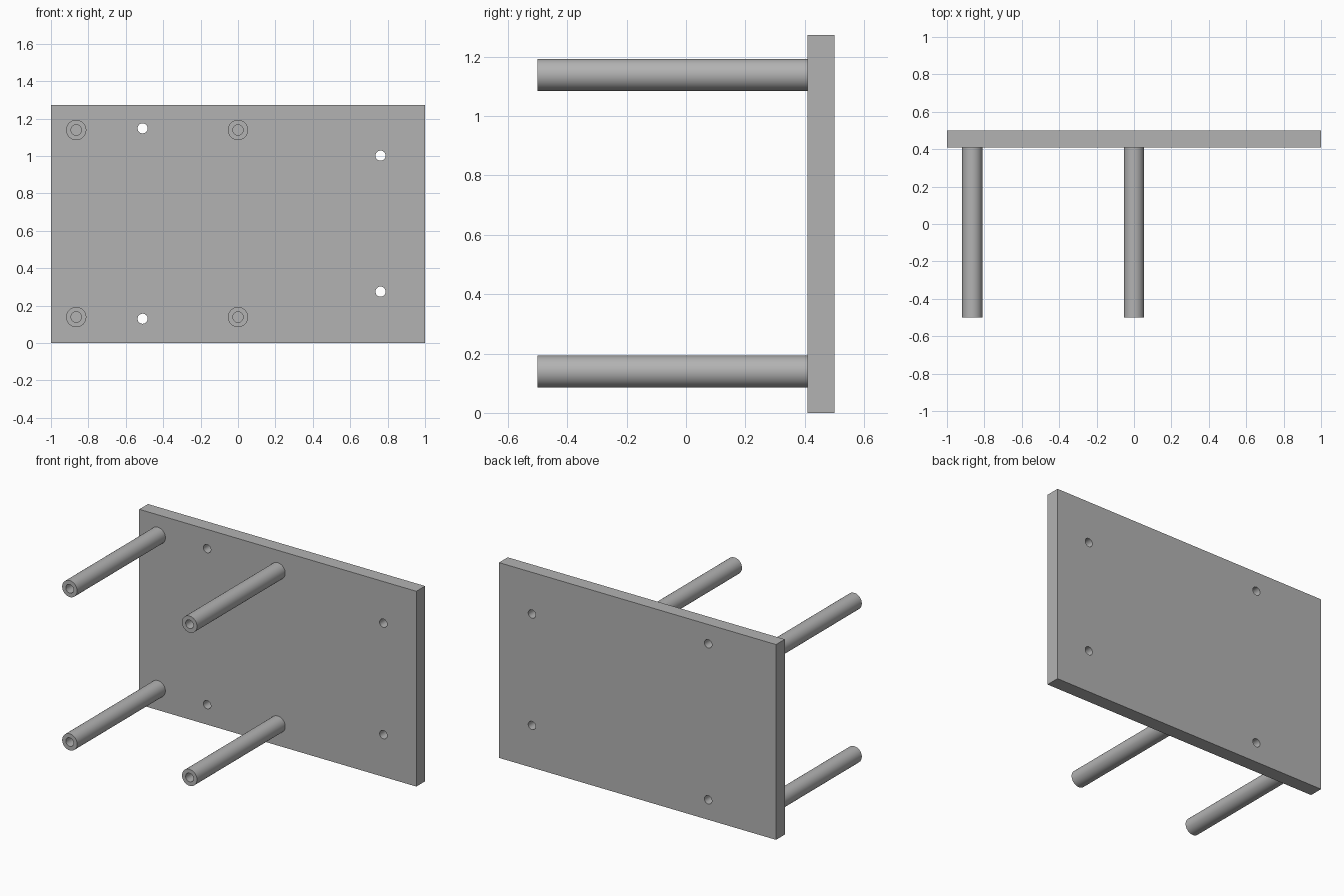
import bpy
from math import pi, radians

cube = bpy.data.objects.get("Cube")
if cube:
    bpy.data.objects.remove(cube, do_unlink=True)

# Dimensions
HEIGHT = 1.274
FRONT, PLATE_FACE, BACK = -0.5, 0.41, 0.5
POST_RADIUS, BORE_RADIUS, BORE_DEPTH = 0.054, 0.028, 0.4

grey = bpy.data.materials.new("grey")
grey.use_nodes = True
grey.diffuse_color = (0.45, 0.45, 0.45, 1)
grey.node_tree.nodes["Principled BSDF"].inputs["Base Color"].default_value = grey.diffuse_color


def rod(name, x, z, radius, y0, y1):
    """Cylinder running along y from y0 to y1."""
    bpy.ops.mesh.primitive_cylinder_add(
        vertices=48, radius=radius, depth=y1 - y0,
        location=(x, (y0 + y1) / 2, z), rotation=(pi / 2, 0, 0))
    obj = bpy.context.object
    obj.name = name
    obj.data.materials.append(grey)
    return obj


def cut(target, cutter):
    """Subtract the cutter and discard it."""
    mod = target.modifiers.new("hole", 'BOOLEAN')
    mod.operation = 'DIFFERENCE'
    mod.solver = 'EXACT'
    mod.object = cutter
    bpy.context.view_layer.objects.active = target
    bpy.ops.object.modifier_apply(modifier=mod.name)
    bpy.data.objects.remove(cutter, do_unlink=True)


def smooth(obj):
    bpy.ops.object.select_all(action='DESELECT')
    obj.select_set(True)
    bpy.context.view_layer.objects.active = obj
    bpy.ops.object.shade_smooth_by_angle(angle=radians(30))


# Upright plate with four through holes
bpy.ops.mesh.primitive_cube_add(size=1, location=(0, (PLATE_FACE + BACK) / 2, HEIGHT / 2))
plate = bpy.context.object
plate.name = "mounting_plate"
plate.scale = (2, BACK - PLATE_FACE, HEIGHT)
bpy.ops.object.transform_apply(location=False, rotation=False, scale=True)
plate.data.materials.append(grey)
for x, z in [(-0.51, 0.13), (-0.51, 1.148), (0.762, 0.275), (0.762, 1.002)]:
    cut(plate, rod("hole_cutter", x, z, 0.027, PLATE_FACE - 0.1, BACK + 0.1))
smooth(plate)

# Four standoff posts with blind bores in their front ends
for side, x in (("right", -0.865), ("middle", 0)):
    for level, z in (("lower", 0.139), ("upper", 1.139)):
        post = rod(f"{level}_{side}_post", x, z, POST_RADIUS, FRONT, PLATE_FACE)
        cut(post, rod("bore_cutter", x, z, BORE_RADIUS, FRONT - 0.1, FRONT + BORE_DEPTH))
        smooth(post)
